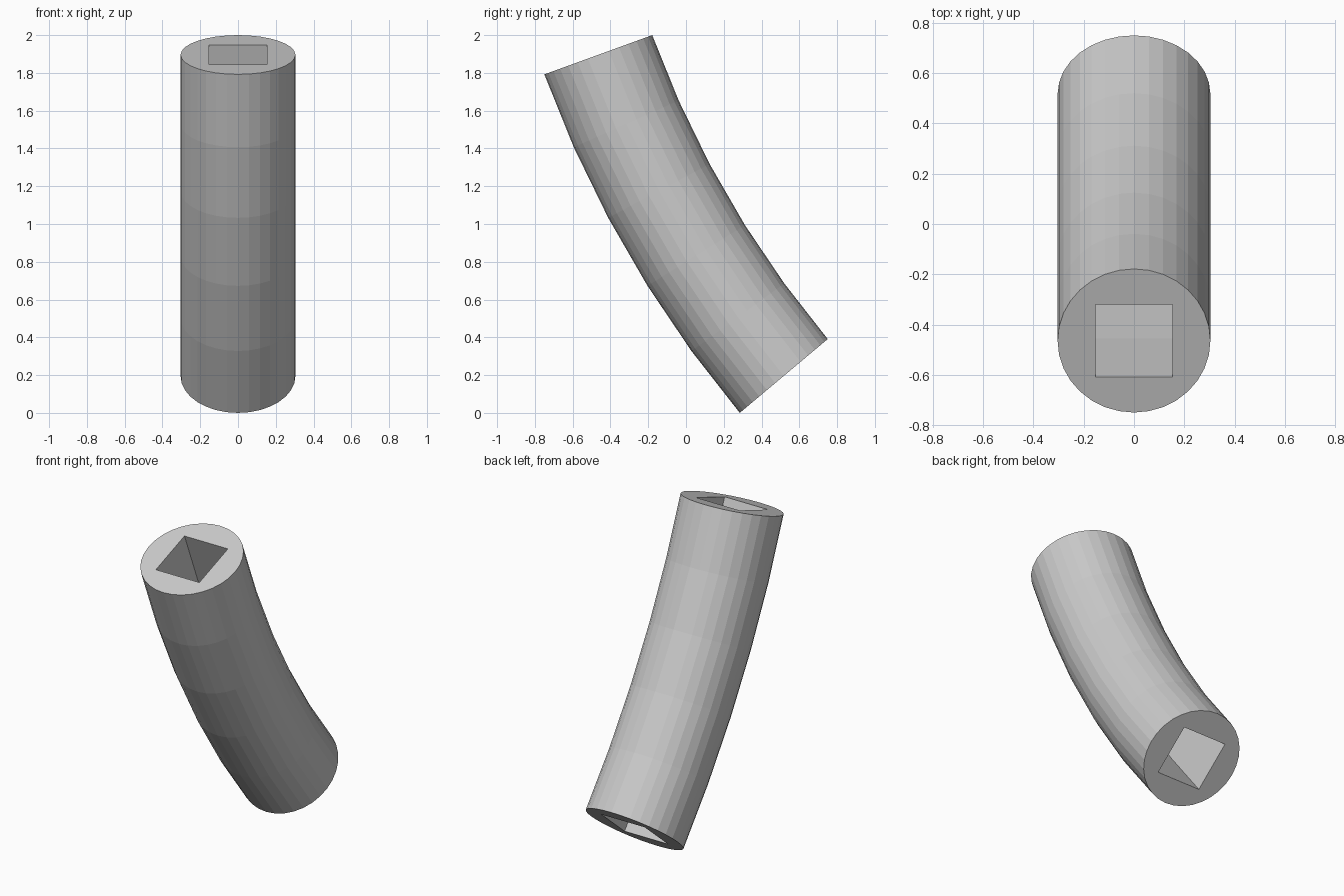
import bpy, bmesh
from math import sin, cos, radians, pi

if "Cube" in bpy.data.objects:
    bpy.data.objects.remove(bpy.data.objects["Cube"])

SIDES, STEPS = 32, 5
BEND_R, TUBE_R, HOLE = 5.654, 0.304, 0.153   # bend radius, outer radius, half hole side
CY, CZ = 4.8487, 3.8298                      # centre of the bend in the YZ plane

bm = bmesh.new()


def ring(points, a):
    """Place a 2D section on the bend at angle a."""
    return [bm.verts.new((u, CY - (BEND_R - v) * cos(a), CZ - (BEND_R - v) * sin(a)))
            for u, v in points]


def skin(rings):
    for r0, r1 in zip(rings, rings[1:]):
        n = len(r0)
        for i in range(n):
            j = (i + 1) % n
            bm.faces.new((r0[i], r0[j], r1[j], r1[i]))


# Round outside and square bore, swept from 40 to 20 degrees of lean
circle = [(TUBE_R * cos(2 * pi * i / SIDES), TUBE_R * sin(2 * pi * i / SIDES))
          for i in range(SIDES)]
square = [(HOLE, HOLE), (-HOLE, HOLE), (-HOLE, -HOLE), (HOLE, -HOLE)]
angles = [radians(40 - 20 * k / STEPS) for k in range(STEPS + 1)]
outer = [ring(circle, a) for a in angles]
inner = [ring(square, a) for a in angles]
skin(outer)
skin(inner)

# End faces around the square opening
q = SIDES // 4
for o, s in ((outer[0], inner[0]), (outer[-1], inner[-1])):
    for k in range(4):
        start = q // 2 + k * q
        arc = [o[(start + i) % SIDES] for i in range(q + 1)]
        bm.faces.new(arc + [s[(k + 1) % 4], s[k]])

bmesh.ops.recalc_face_normals(bm, faces=bm.faces)
mesh = bpy.data.meshes.new("bent_tube")
bm.to_mesh(mesh)
bm.free()
bpy.context.collection.objects.link(bpy.data.objects.new("bent_tube", mesh))
